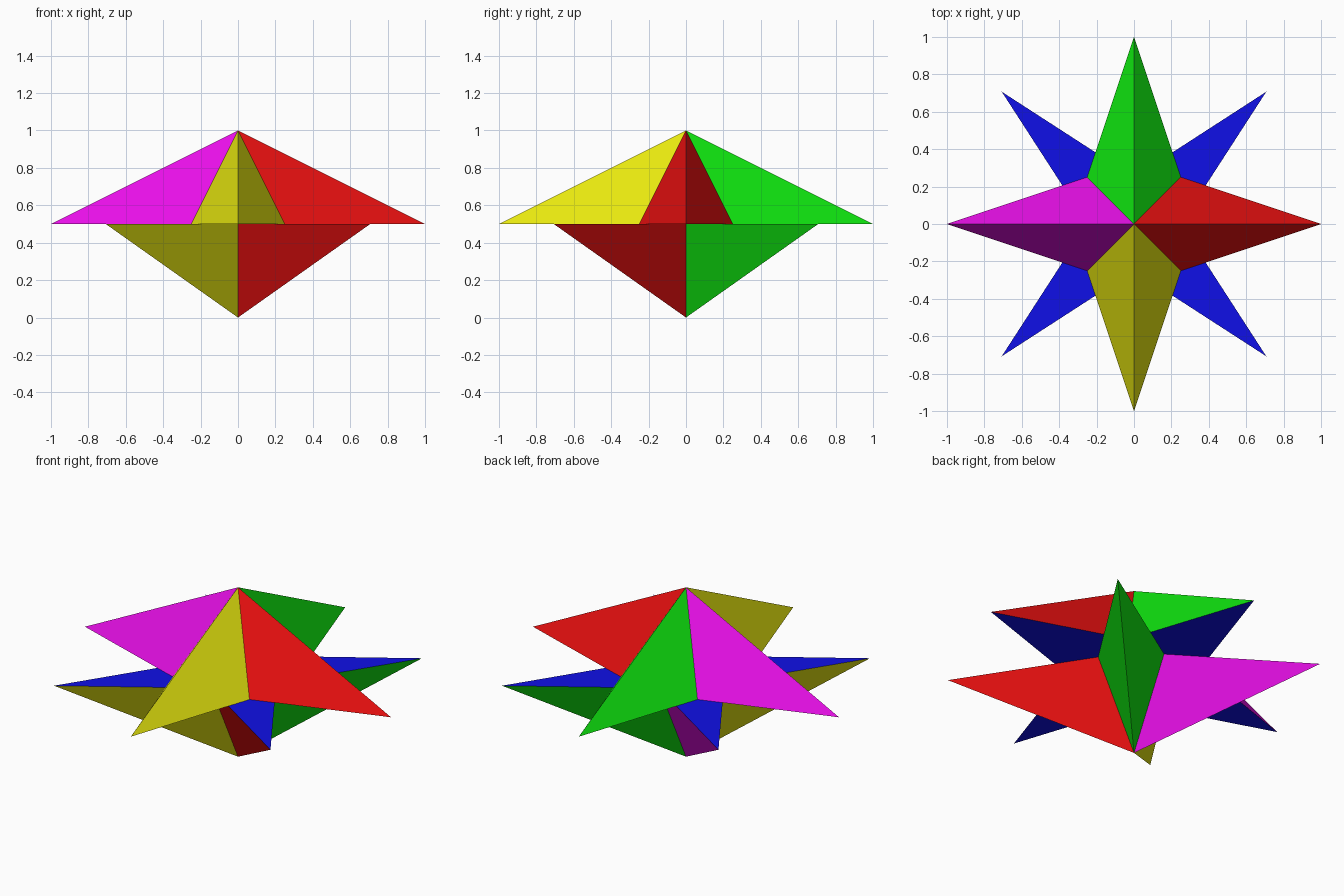
import bpy
import bmesh
from math import cos, sin, pi, sqrt

cube = bpy.data.objects.get("Cube")
if cube:
    bpy.data.objects.remove(cube, do_unlink=True)

HIGH, LOW = 0.8, 0.005
BASE_Z = 0.5


def make_material(name, r, g, b):
    mat = bpy.data.materials.new(name)
    mat.use_nodes = True
    colour = (r, g, b, 1.0)
    mat.diffuse_color = colour
    mat.node_tree.nodes["Principled BSDF"].inputs["Base Color"].default_value = colour
    return mat


# One colour per star point, in counter-clockwise order, then the flat base
MATERIALS = [
    make_material("red", HIGH, LOW, LOW),
    make_material("green", LOW, HIGH, LOW),
    make_material("magenta", HIGH, LOW, HIGH),
    make_material("yellow", HIGH, HIGH, LOW),
    make_material("blue", LOW, LOW, HIGH),
]
BLUE = 4


def star_pyramid(name, apex_z, inner_radius, start_angle, first_colour):
    """Four-pointed star on the middle plane, drawn to a single apex."""
    bm = bmesh.new()
    ring = []
    for i in range(8):
        radius = inner_radius if i % 2 else 1.0
        angle = start_angle + i * pi / 4
        ring.append(bm.verts.new((radius * cos(angle), radius * sin(angle), BASE_Z)))
    apex = bm.verts.new((0, 0, apex_z))

    # Two sloping faces for each point, sharing that point's colour
    for i in range(8):
        face = bm.faces.new((ring[i], ring[(i + 1) % 8], apex))
        face.material_index = (first_colour + (i + 1) // 2) % 4

    # Flat star-shaped base
    base = bm.faces.new(ring)
    base.material_index = BLUE
    bmesh.ops.recalc_face_normals(bm, faces=bm.faces[:])

    mesh = bpy.data.meshes.new(name)
    bm.to_mesh(mesh)
    bm.free()
    for mat in MATERIALS:
        mesh.materials.append(mat)
    obj = bpy.data.objects.new(name, mesh)
    bpy.context.collection.objects.link(obj)
    return obj


# Upper star points along the axes, lower star along the diagonals
star_pyramid("upper_star", 1.0, 0.25 * sqrt(2), 0.0, 0)
star_pyramid("lower_star", 0.0, 0.25, pi / 4, 1)
